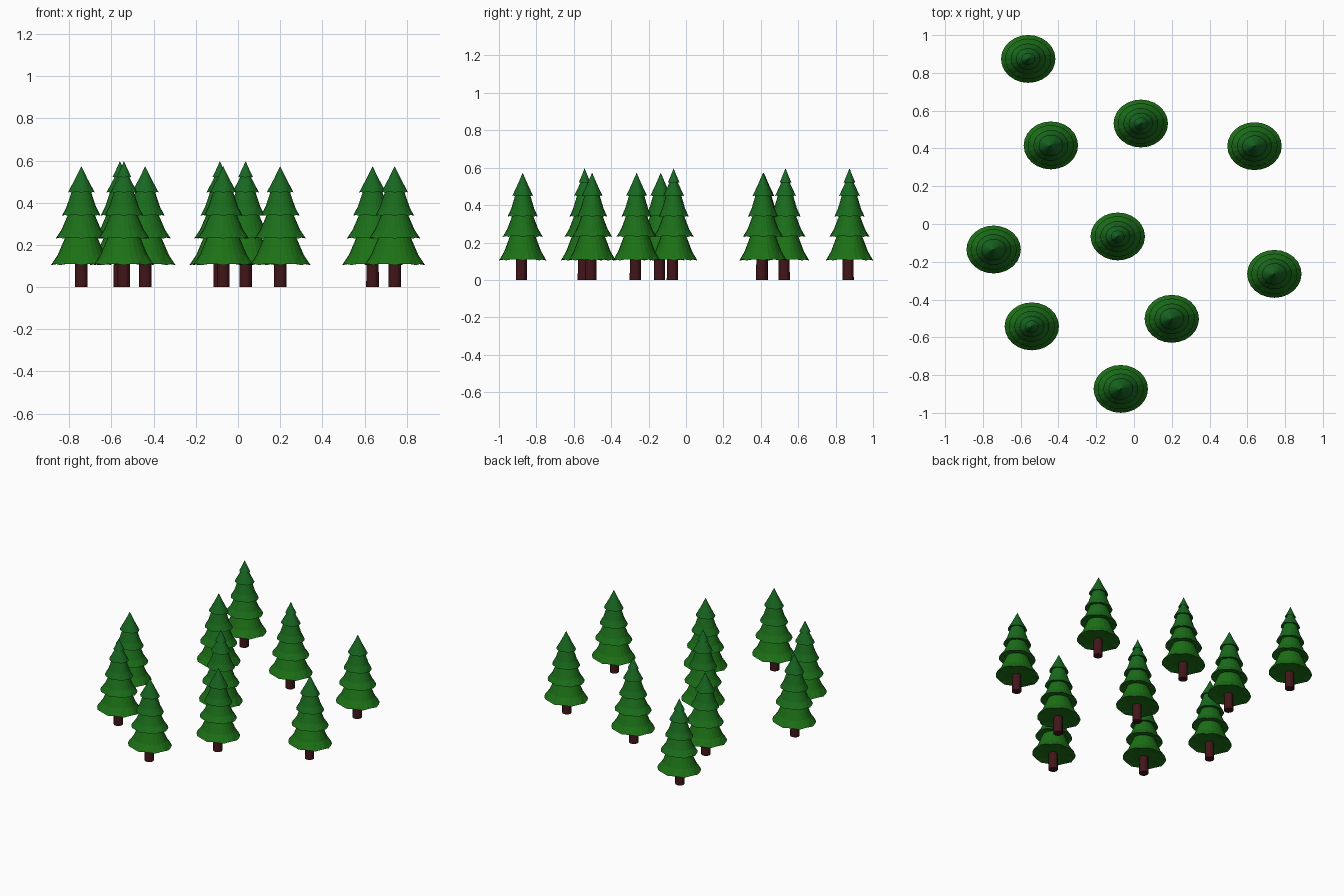
import bpy, bmesh, math

if "Cube" in bpy.data.objects:
    bpy.data.objects.remove(bpy.data.objects["Cube"])

SEGS = 24      # sides of every foliage skirt
LOBES = 8      # scallops around each rim
SQUASH = 0.88  # trees are slightly narrower front to back


def material(name, rgb):
    m = bpy.data.materials.new(name)
    m.diffuse_color = (*rgb, 1)
    m.use_nodes = True
    m.node_tree.nodes["Principled BSDF"].inputs["Base Color"].default_value = m.diffuse_color
    return m


bark = material("bark", (0.055, 0.008, 0.010))
greens = [material(f"needles_{i}", c) for i, c in enumerate([
    (0.012, 0.165, 0.008), (0.011, 0.155, 0.010), (0.010, 0.145, 0.012),
    (0.009, 0.135, 0.015), (0.009, 0.135, 0.018)])]


def add_rings(bm, rings, mat):
    """Loft (radius, z, scallop depth) rings; zero radius makes a tip."""
    loops = []
    for r, z, wave in rings:
        if r == 0:
            loops.append([bm.verts.new((0, 0, z))])
            continue
        loop = []
        for i in range(SEGS):
            a = math.tau * i / SEGS
            dz = wave * 0.5 * (1 - math.cos(LOBES * a))
            loop.append(bm.verts.new((r * math.cos(a), r * SQUASH * math.sin(a), z + dz)))
        loops.append(loop)
    for lo, hi in zip(loops, loops[1:]):
        for i in range(SEGS):
            j = (i + 1) % SEGS
            if len(lo) == 1:
                f = bm.faces.new((lo[0], hi[j], hi[i]))
            elif len(hi) == 1:
                f = bm.faces.new((lo[i], lo[j], hi[0]))
            else:
                for tri in ((lo[i], lo[j], hi[j]), (lo[i], hi[j], hi[i])):
                    bm.faces.new(tri).material_index = mat
                continue
            f.material_index = mat


# Skirts: rim radius, rim height, top radius, top height
TIERS = [(0.144, 0.104, 0.068, 0.255), (0.122, 0.230, 0.056, 0.360),
         (0.092, 0.338, 0.040, 0.470), (0.064, 0.448, 0, 0.573)]
CROWN_TIP = (0.036, 0.520, 0, 0.597)


def crown_mesh(name, tiers):
    bm = bmesh.new()
    for k, (r, z, rt, zt) in enumerate(tiers):
        h = zt - z
        depth = 0.06 * r
        rings = [(0, z + 0.012, 0), (r * 0.6, z + 0.010, 0), (r, z, depth)]
        if rt:  # flared skirt
            rings += [(rt + (r - rt) * 0.58, z + h * 0.32, 0), (rt, zt, 0), (0, zt, 0)]
        else:   # pointed cap
            rings += [(r * 0.48, z + h * 0.5, 0), (0, zt, 0)]
        add_rings(bm, rings, k)
    bmesh.ops.recalc_face_normals(bm, faces=bm.faces)
    me = bpy.data.meshes.new(name)
    bm.to_mesh(me)
    bm.free()
    for m in greens:
        me.materials.append(m)
    return me


def trunk_mesh():
    bm = bmesh.new()
    bmesh.ops.create_cone(bm, cap_ends=True, segments=12, radius1=0.030,
                          radius2=0.029, depth=0.14)
    bmesh.ops.translate(bm, verts=bm.verts, vec=(0, 0, 0.07))
    me = bpy.data.meshes.new("trunk")
    bm.to_mesh(me)
    bm.free()
    me.materials.append(bark)
    return me


short_crown = crown_mesh("short_crown", TIERS)
tall_crown = crown_mesh("tall_crown", TIERS + [CROWN_TIP])
trunk = trunk_mesh()


def place(name, mesh, x, y):
    ob = bpy.data.objects.new(name, mesh)
    ob.location = (x, y, 0)
    bpy.context.collection.objects.link(ob)


# Forest layout: x, y, tall?
TREES = [(-0.56, 0.874, True), (-0.44, 0.416, False), (0.036, 0.532, True),
         (0.638, 0.412, False), (-0.743, -0.135, False), (-0.086, -0.066, True),
         (0.743, -0.264, False), (-0.541, -0.542, True), (0.20, -0.502, False),
         (-0.07, -0.873, False)]
for n, (x, y, tall) in enumerate(TREES, 1):
    place(f"tree_{n}_foliage", tall_crown if tall else short_crown, x, y)
    place(f"tree_{n}_trunk", trunk, x, y - 0.007)
